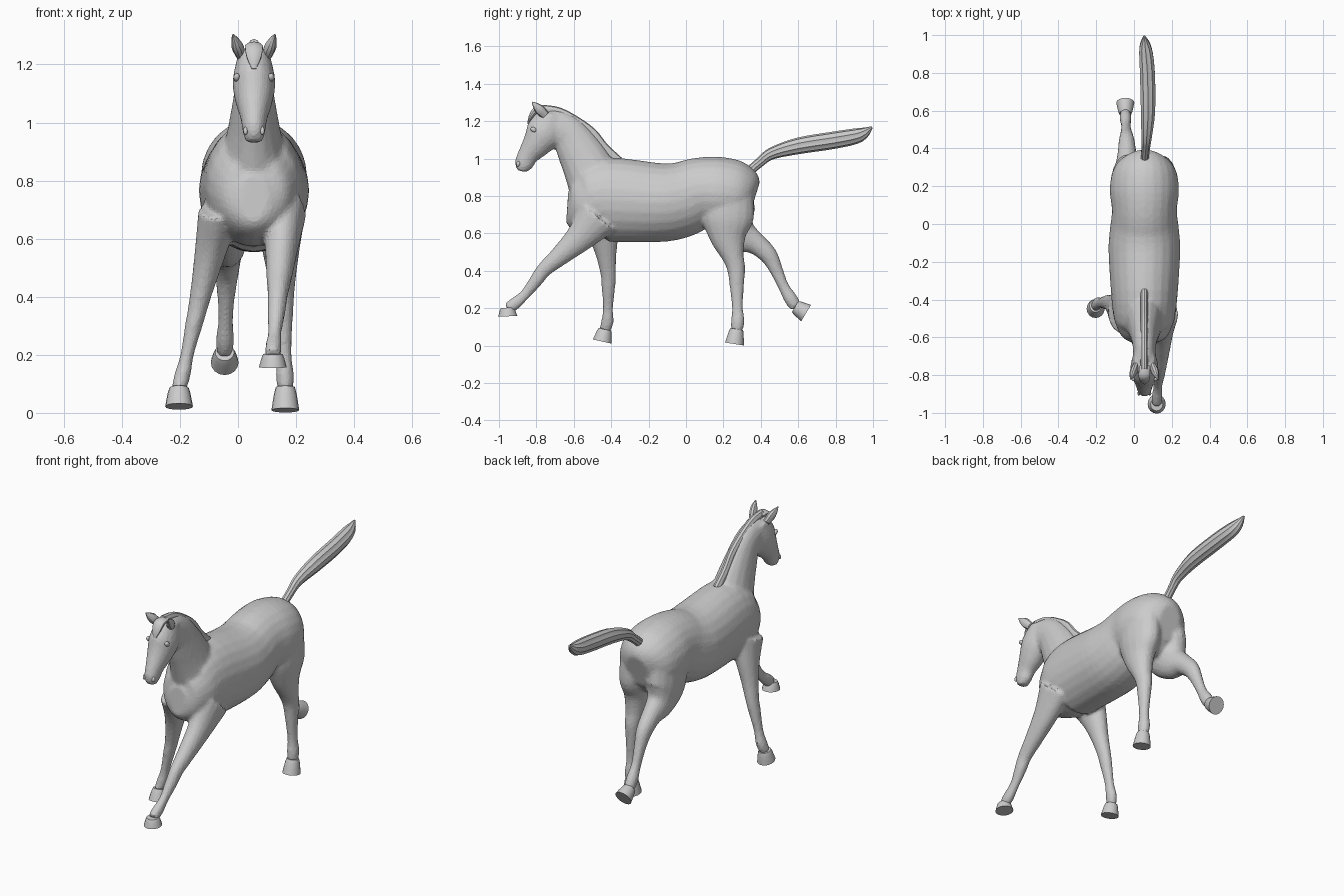
import bpy, bmesh, math
from mathutils import Vector

if "Cube" in bpy.data.objects:
    bpy.data.objects.remove(bpy.data.objects["Cube"])

CX = 0.055  # the body's centre plane


def spline(pts, steps):
    """Catmull-Rom through tuples of any length."""
    out = []
    for i in range(len(pts) - 1):
        p0, p1, p2, p3 = (pts[max(0, min(len(pts) - 1, i + k))] for k in (-1, 0, 1, 2))
        for s in range(steps):
            t = s / steps
            out.append([0.5 * (2 * b + (c - a) * t + (2 * a - 5 * b + 4 * c - d) * t * t
                               + (3 * b - a - 3 * c + d) * t ** 3)
                        for a, b, c, d in zip(p0, p1, p2, p3)])
    return out + [list(pts[-1])]


def loft(name, pts, steps=4, sides=16, groove=0.0):
    """Closed tube through (x, y, z, half depth, half width); rings lie across the path."""
    path = spline(pts, steps)
    bm = bmesh.new()
    rings = []
    for i, (x, y, z, h, w) in enumerate(path):
        a, b = path[max(i - 1, 0)], path[min(i + 1, len(path) - 1)]
        n = Vector((0, b[2] - a[2], a[1] - b[1])).normalized()
        ring = []
        for k in range(sides):
            t = 2 * math.pi * k / sides
            r = 1 - groove * (k % 2)
            ring.append(bm.verts.new(Vector((x, y, z)) + n * h * r * math.cos(t)
                                     + Vector((w * r * math.sin(t), 0, 0))))
        rings.append(ring)
    for r, q in zip(rings, rings[1:]):
        for k in range(sides):
            j = (k + 1) % sides
            bm.faces.new((r[k], r[j], q[j], q[k]))
    bm.faces.new(rings[0])
    bm.faces.new(rings[-1])
    bmesh.ops.recalc_face_normals(bm, faces=bm.faces)
    me = bpy.data.meshes.new(name)
    bm.to_mesh(me)
    bm.free()
    ob = bpy.data.objects.new(name, me)
    bpy.context.collection.objects.link(ob)
    return ob


def centred(pts):
    return [(CX, *p) for p in pts]


def ball(name, loc, scale, tilt):
    bpy.ops.mesh.primitive_uv_sphere_add(segments=12, ring_count=8, radius=1,
                                         location=loc, rotation=(tilt, 0, 0))
    bpy.context.object.name = name
    bpy.context.object.scale = scale


flesh = []

# Barrel, chest and rump
flesh.append(loft("torso", centred([
    (-.635, .74, .08, .05), (-.60, .74, .135, .115), (-.52, .755, .19, .155),
    (-.42, .78, .225, .172), (-.15, .765, .212, .19), (-.03, .78, .203, .183),
    (.07, .815, .19, .172), (.17, .815, .195, .183), (.27, .80, .187, .172),
    (.33, .79, .155, .135), (.365, .78, .10, .07)]), sides=24))

# Neck and head
flesh.append(loft("neck", centred([
    (-.46, .80, .15, .14), (-.515, .935, .138, .10), (-.573, 1.045, .12, .078),
    (-.63, 1.13, .10, .064), (-.70, 1.165, .10, .06), (-.76, 1.20, .075, .055)])))
flesh.append(loft("head", centred([
    (-.715, 1.235, .075, .055), (-.755, 1.145, .10, .074), (-.797, 1.08, .08, .066),
    (-.845, 1.017, .057, .047), (-.868, .967, .05, .039), (-.877, .932, .026, .028)])))


# Legs: a side-view path with shared thickness, each ending in a flared hoof
def leg(name, x0, sole, path, depths):
    (y0, z0), (y1, z1) = path[0], path[-1]
    pts = [(x0 + (sole[0] - x0) * (z0 - z) / (z0 - z1), y, z, h, min(.86 * h, .025 + .43 * h))
           for (y, z), h in zip(path, depths)]
    flesh.append(loft(name, pts))
    end, sole = Vector(pts[-1][:3]), Vector(sole)
    loft("hoof_" + name, [(*end.lerp(sole, t), h, .9 * h + .002)
                          for t, h in ((-.12, .034), (.2, .041), (1, .051))], steps=2)


front = (.12, .08, .053, .041, .037, .028, .034, .030)
hind = (.14, .142, .10, .061, .049, .037, .030, .037, .031)
leg("front_leg_reaching", .16, (.12, -.953, .157),
    [(-.47, .69), (-.565, .58), (-.68, .475), (-.76, .405), (-.80, .35), (-.86, .275),
     (-.915, .225), (-.955, .198)], front)
leg("front_leg_standing", -.06, (-.203, -.448, .022),
    [(-.47, .70), (-.44, .58), (-.425, .47), (-.415, .37), (-.415, .31), (-.417, .20),
     (-.42, .13), (-.435, .08)], front)
leg("hind_leg_standing", .14, (.163, .259, .009),
    [(.22, .80), (.222, .68), (.225, .58), (.25, .48), (.268, .41), (.272, .30),
     (.275, .20), (.277, .13), (.27, .08)], hind)
leg("hind_leg_lifted", -.03, (-.046, .642, .174),
    [(.22, .80), (.235, .68), (.29, .595), (.37, .548), (.44, .485), (.48, .41),
     (.52, .32), (.56, .25), (.59, .205)], hind)

# Fuse the overlapping parts into one skin
bpy.ops.object.select_all(action='DESELECT')
for ob in flesh:
    ob.select_set(True)
bpy.context.view_layer.objects.active = flesh[0]
bpy.ops.object.join()
body = bpy.context.object
body.name = "horse_body"
m = body.modifiers.new("fuse", 'REMESH')
m.mode, m.voxel_size = 'VOXEL', 0.009
m = body.modifiers.new("blend", 'SMOOTH')
m.factor, m.iterations = 0.5, 10
m = body.modifiers.new("facets", 'DECIMATE')
m.ratio = 0.2

# Tail streaming back, swaying and grooved into locks
tail = [(.33, .925, .025), (.40, .985, .026), (.46, 1.028, .032), (.60, 1.068, .044),
        (.80, 1.10, .046), (.93, 1.127, .038), (.995, 1.168, .006)]
loft("tail", [(CX + .02 * math.sin((y - .33) / .665 * math.pi), y, z, h, .9 * h)
              for y, z, h in tail], sides=20, groove=.12)

# Mane along the crest, and forelock
mane = [(-.36, .985), (-.44, 1.06), (-.50, 1.135), (-.58, 1.195), (-.68, 1.248), (-.77, 1.262)]
loft("mane", [(CX, y, z, .026, .021) for y, z in mane], sides=10)
loft("forelock", centred([(-.75, 1.262, .015, .028), (-.80, 1.258, .018, .032),
                          (-.828, 1.225, .013, .026), (-.845, 1.185, .004, .008)]), sides=10)

# Paired ears, eyes and nostrils
for side, s in (("left", 1), ("right", -1)):
    loft("ear_" + side, [(CX + s * (.045 + .027 * t), -.75 - .073 * t, 1.23 + .073 * t, h, .78 * h)
                         for t, h in ((0, .022), (.4, .027), (.7, .019), (1, .003))],
         steps=3, sides=10)
    ball("eye_" + side, (CX + s * .059, -.815, 1.155), (.012, .018, .013), -.6)
    ball("nostril_" + side, (CX + s * .029, -.897, .972), (.008, .01, .015), -.4)

# Crisp edges on the hooves and hair
for ob in list(bpy.data.objects):
    if ob is not body:
        bpy.ops.object.select_all(action='DESELECT')
        ob.select_set(True)
        bpy.context.view_layer.objects.active = ob
        bpy.ops.object.shade_smooth_by_angle(angle=math.radians(30))
